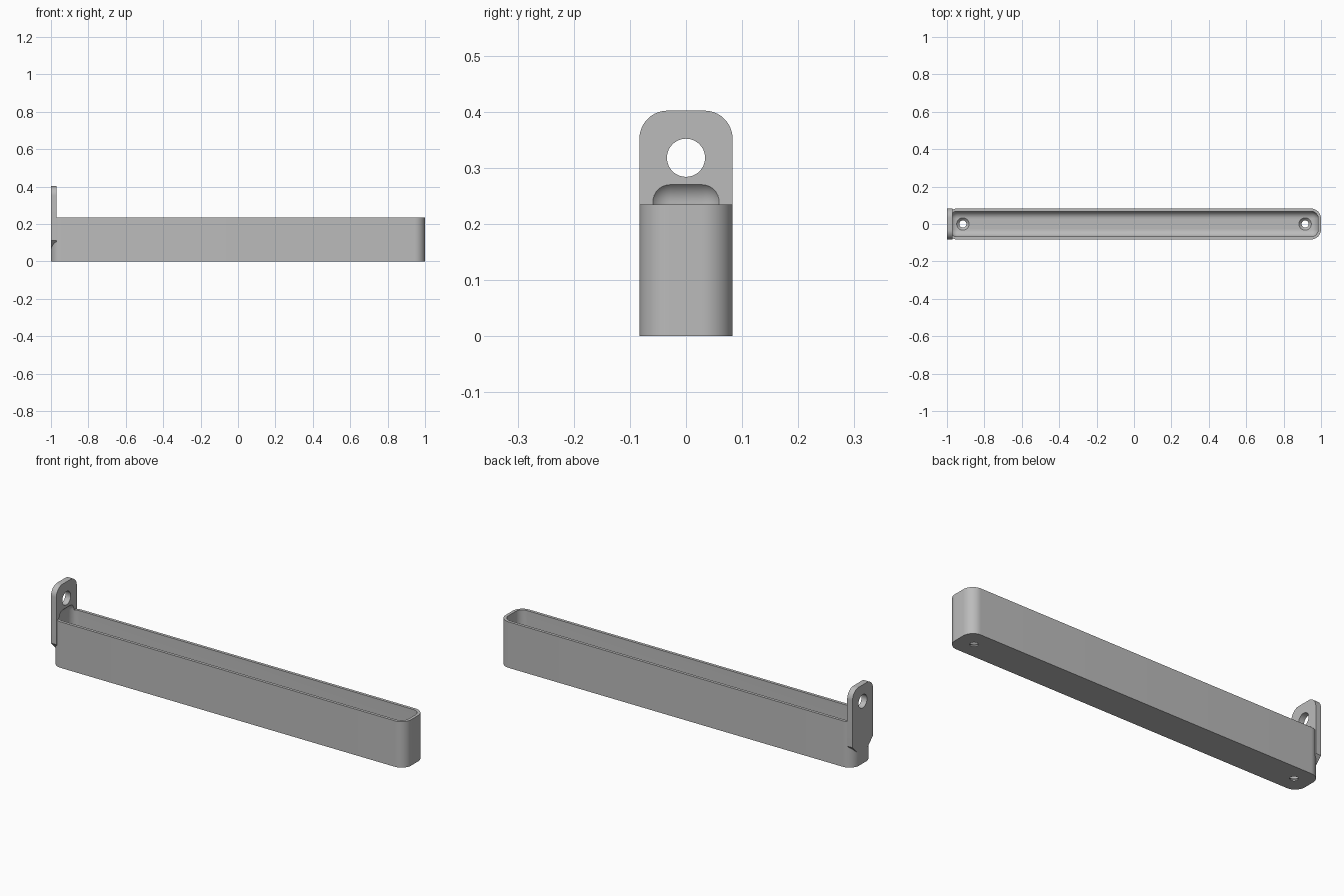
import bpy, bmesh, math
from mathutils import Matrix, Vector

cube = bpy.data.objects.get("Cube")
if cube:
    bpy.data.objects.remove(cube)

grey = bpy.data.materials.new("plain grey")
grey.use_nodes = True
grey.diffuse_color = (0.5, 0.5, 0.5, 1)
grey.node_tree.nodes["Principled BSDF"].inputs["Base Color"].default_value = (0.5, 0.5, 0.5, 1)

HALF_W, WALL, TAB_T = 0.083, 0.015, 0.03
BODY_H, TAB_H, FLOOR = 0.235, 0.402, 0.02
OUTER_R, INNER_R = 0.055, 0.04


def finish(bm, name):
    bmesh.ops.recalc_face_normals(bm, faces=bm.faces)
    mesh = bpy.data.meshes.new(name)
    bm.to_mesh(mesh)
    bm.free()
    mesh.materials.append(grey)
    obj = bpy.data.objects.new(name, mesh)
    bpy.context.collection.objects.link(obj)
    return obj


def arc(cx, cy, r, start, steps=14):
    """Quarter arc, counter-clockwise from a start angle in degrees."""
    angles = [math.radians(start + 90 * i / steps) for i in range(steps + 1)]
    return [(cx + r * math.cos(a), cy + r * math.sin(a)) for a in angles]


def prism(name, points, depth):
    """Extrude a closed profile, given as 3D points, along a vector."""
    bm = bmesh.new()
    face = bm.faces.new([bm.verts.new(p) for p in points])
    result = bmesh.ops.extrude_face_region(bm, geom=[face])
    moved = [v for v in result["geom"] if isinstance(v, bmesh.types.BMVert)]
    bmesh.ops.translate(bm, verts=moved, vec=Vector(depth))
    return finish(bm, name)


def lathe(name, profile, location, axis_turn=None, sides=40):
    """Solid of revolution from (radius, height) pairs."""
    bm = bmesh.new()
    rings = [[bm.verts.new((r * math.cos(math.tau * i / sides),
                            r * math.sin(math.tau * i / sides), z))
              for i in range(sides)] for r, z in profile]
    for low, high in zip(rings, rings[1:]):
        for i in range(sides):
            j = (i + 1) % sides
            bm.faces.new((low[i], low[j], high[j], high[i]))
    bm.faces.new(rings[0])
    bm.faces.new(rings[-1])
    if axis_turn:
        bm.transform(axis_turn)
    bm.transform(Matrix.Translation(location))
    return finish(bm, name)


def combine(target, tool, operation):
    """Apply a boolean and discard the tool."""
    mod = target.modifiers.new(operation.title(), "BOOLEAN")
    mod.operation, mod.solver, mod.object = operation, "EXACT", tool
    bpy.context.view_layer.objects.active = target
    bpy.ops.object.modifier_apply(modifier=mod.name)
    bpy.data.objects.remove(tool)


# Long tray body with rounded vertical corners
ex, ey = 1 - OUTER_R, HALF_W - OUTER_R
outline = (arc(ex, ey, OUTER_R, 0) + arc(-ex, ey, OUTER_R, 90)
           + arc(-ex, -ey, OUTER_R, 180) + arc(ex, -ey, OUTER_R, 270))
tray = prism("hanging_tray", [(x, y, 0) for x, y in outline], (0, 0, BODY_H))

# Upright hanging tab, rounded on top and tapered below
r = 0.05
profile = arc(HALF_W - r, TAB_H - r, r, 0) + arc(r - HALF_W, TAB_H - r, r, 90)
profile += [(-HALF_W, 0.112), (-0.028, 0.057), (0.028, 0.057), (HALF_W, 0.112)]
tab = prism("tab", [(-1, y, z) for y, z in profile], (TAB_T, 0, 0))
combine(tray, tab, "UNION")

# Filleted cavity that also scoops into the foot of the tab
top = 0.279
bm = bmesh.new()
bmesh.ops.create_cube(bm, size=1)
bm.transform(Matrix.Translation((0, 0, (FLOOR + top) / 2))
             @ Matrix.Diagonal((2 - 2 * WALL, 2 * (HALF_W - WALL), top - FLOOR, 1)))
bmesh.ops.bevel(bm, geom=bm.edges[:], offset=INNER_R, segments=10,
                profile=0.5, affect="EDGES")
combine(tray, finish(bm, "cavity"), "DIFFERENCE")

# Countersunk screw holes in the floor
screw = [(0.019, -0.02), (0.019, 0.006), (0.033, FLOOR), (0.033, 0.04)]
for side in (-1, 1):
    combine(tray, lathe("screw_hole", screw, (side * 0.915, 0, 0)), "DIFFERENCE")

# Hanging hole through the tab
turn = Matrix.Rotation(math.pi / 2, 4, "Y")
combine(tray, lathe("tab_hole", [(0.034, -0.1), (0.034, 0.1)], (-1, 0, 0.318), turn),
        "DIFFERENCE")

# Smooth curves, keep hard edges
bpy.ops.object.select_all(action="DESELECT")
tray.select_set(True)
bpy.context.view_layer.objects.active = tray
bpy.ops.object.shade_smooth_by_angle(angle=math.radians(30))
